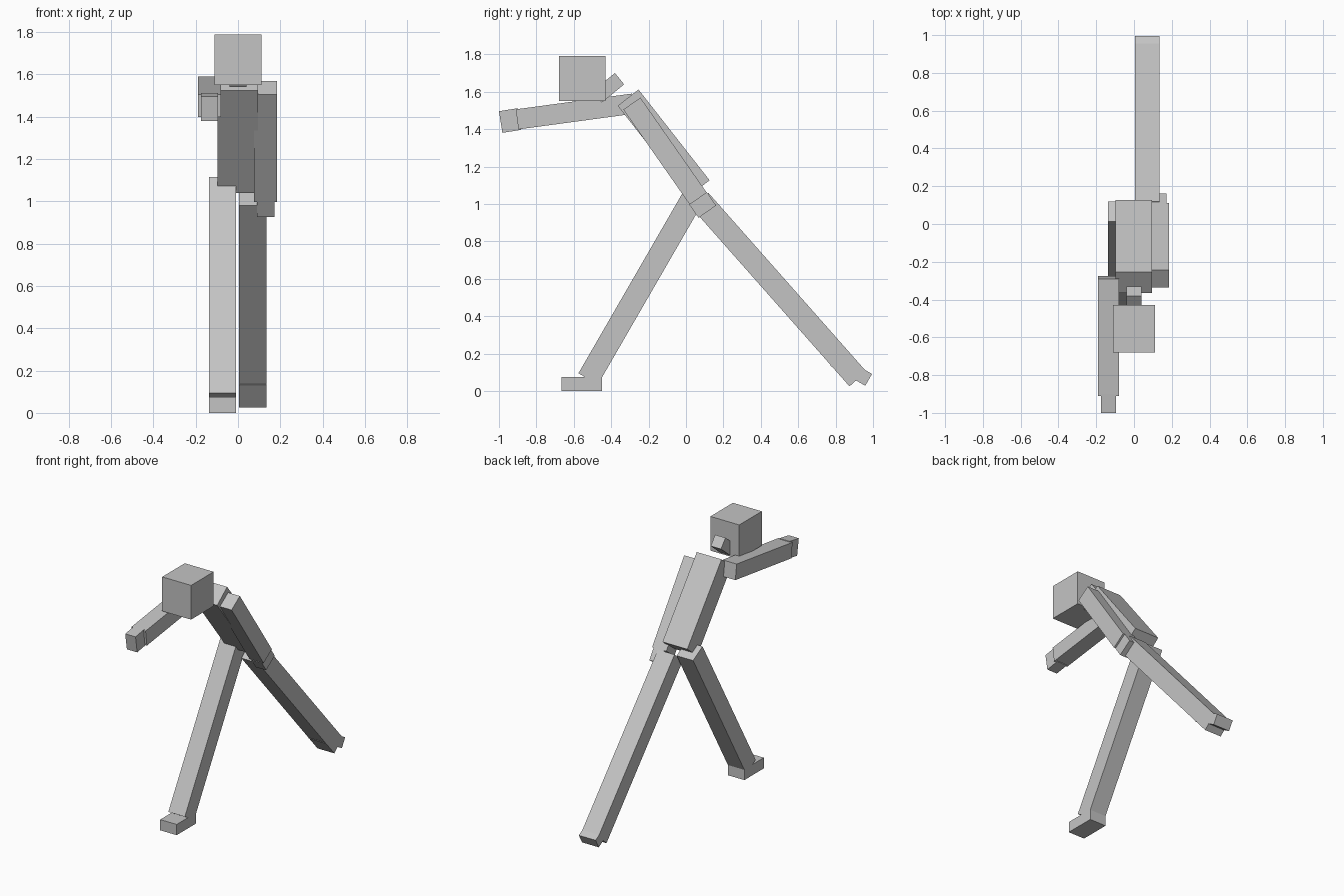
import bpy
from math import hypot
from mathutils import Matrix, Vector

old = bpy.data.objects.get("Cube")
if old:
    bpy.data.objects.remove(old, do_unlink=True)

grey = bpy.data.materials.new("plain_grey")
grey.use_nodes = True
colour = (0.55, 0.55, 0.55, 1)
grey.diffuse_color = colour
grey.node_tree.nodes["Principled BSDF"].inputs["Base Color"].default_value = colour


def block(name, x0, x1, start, end, depth):
    """Box spanning x0..x1; start-end is one long edge in (y, z),
    and the depth extends to the right-hand side of that edge."""
    dy, dz = end[0] - start[0], end[1] - start[1]
    length = hypot(dy, dz)
    along = Vector((0, dy / length, dz / length))
    across = Vector((0, along.z, -along.y))
    centre = Vector(((x0 + x1) / 2, (start[0] + end[0]) / 2, (start[1] + end[1]) / 2))
    centre += across * depth / 2
    bpy.ops.mesh.primitive_cube_add(size=1)
    ob = bpy.context.object
    ob.name = name
    # The across, along and x axes form a right-handed frame
    turn = Matrix((Vector((1, 0, 0)), across, along)).transposed().to_4x4()
    size = Matrix.Diagonal((x1 - x0, depth, length, 1))
    ob.data.transform(Matrix.Translation(centre) @ turn @ size)
    ob.data.materials.append(grey)
    return ob


# Head, neck and leaning torso
block("head", -0.112, 0.112, (-0.68, 1.55), (-0.68, 1.79), 0.25)
block("neck", -0.04, 0.04, (-0.50, 1.602), (-0.38, 1.70), 0.078)
block("torso", -0.098, 0.094, (0.015, 1.04), (-0.365, 1.525), 0.141)

# Right arm reaching forward
block("right_arm", -0.19, -0.08, (-0.91, 1.506), (-0.29, 1.59), 0.108)
block("right_hand", -0.175, -0.095, (-1.0, 1.496), (-0.90, 1.512), 0.117)

# Left arm hanging along the torso
block("left_arm", 0.075, 0.185, (0.02, 0.997), (-0.335, 1.505), 0.111)
block("left_hand", 0.09, 0.172, (0.067, 0.926), (0.018, 0.996), 0.115)

# Right leg stepping forward, foot flat on the ground
block("right_leg", -0.138, -0.01, (-0.575, 0.095), (0.014, 1.115), 0.12)
block("right_foot", -0.138, -0.01, (-0.665, 0.0), (-0.665, 0.075), 0.215)

# Left leg stretched back, foot tipped up
block("left_leg", 0.005, 0.135, (0.874, 0.025), (0.03, 0.98), 0.12)
block("left_foot", 0.005, 0.135, (0.772, 0.135), (0.808, 0.198), 0.215)
